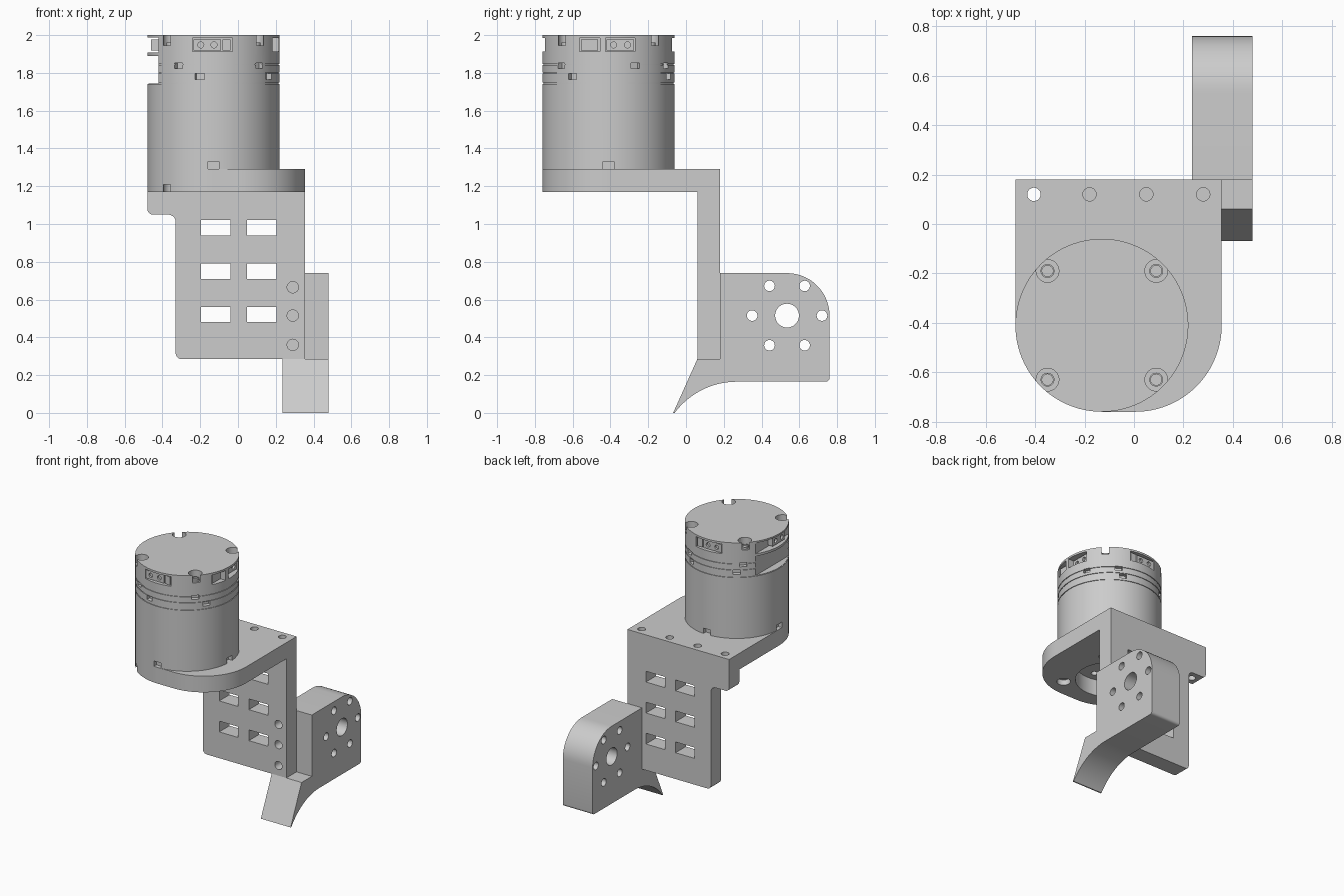
import bpy, bmesh
from math import sin, cos, pi, tan, radians, atan2
from mathutils import Vector

cube = bpy.data.objects.get("Cube")
if cube:
    bpy.data.objects.remove(cube)

grey = bpy.data.materials.new("plain_grey")
grey.use_nodes = True
COLOR = (0.604, 0.604, 0.604, 1)
grey.diffuse_color = COLOR
grey.node_tree.nodes["Principled BSDF"].inputs["Base Color"].default_value = COLOR

CX, CY, R = -0.13, -0.41, 0.35      # motor axis and radius


def make(name, bm):
    bmesh.ops.recalc_face_normals(bm, faces=bm.faces)
    mesh = bpy.data.meshes.new(name)
    bm.to_mesh(mesh)
    bm.free()
    mesh.materials.append(grey)
    ob = bpy.data.objects.new(name, mesh)
    bpy.context.collection.objects.link(ob)
    return ob


def prism(name, pts, axis, lo, hi):
    """Extrude a 2D outline along an axis."""
    place = {"x": lambda u, v, w: (w, u, v),
             "y": lambda u, v, w: (u, w, v),
             "z": lambda u, v, w: (u, v, w)}[axis]
    bm = bmesh.new()
    a = [bm.verts.new(place(u, v, lo)) for u, v in pts]
    b = [bm.verts.new(place(u, v, hi)) for u, v in pts]
    bm.faces.new(a)
    bm.faces.new(b)
    n = len(pts)
    for i in range(n):
        j = (i + 1) % n
        bm.faces.new((a[i], a[j], b[j], b[i]))
    return make(name, bm)


def circle(u, v, r, n=32):
    return [(u + r * cos(2 * pi * i / n), v + r * sin(2 * pi * i / n)) for i in range(n)]


def rect(u0, u1, v0, v1):
    return [(u0, v0), (u1, v0), (u1, v1), (u0, v1)]


def rounded(corners):
    """Outline from (u, v, radius) corners, each one filleted."""
    out = []
    for i, (u, v, r) in enumerate(corners):
        p = Vector((u, v))
        if not r:
            out.append((u, v))
            continue
        d0 = (Vector(corners[i - 1][:2]) - p).normalized()
        d1 = (Vector(corners[(i + 1) % len(corners)][:2]) - p).normalized()
        half = d0.angle(d1) / 2
        centre = p + (d0 + d1).normalized() * (r / sin(half))
        start = p + d0 * (r / tan(half)) - centre
        end = p + d1 * (r / tan(half)) - centre
        a0 = atan2(start.y, start.x)
        sweep = (atan2(end.y, end.x) - a0 + pi) % (2 * pi) - pi
        steps = max(5, int(r * 70))
        for k in range(steps + 1):
            a = a0 + sweep * k / steps
            out.append((centre.x + r * cos(a), centre.y + r * sin(a)))
    return out


def combine(ob, other, operation="DIFFERENCE"):
    mod = ob.modifiers.new("join", "BOOLEAN")
    mod.operation = operation
    mod.solver = "EXACT"
    mod.object = other
    bpy.context.view_layer.objects.active = ob
    bpy.ops.object.modifier_apply(modifier=mod.name)
    bpy.data.objects.remove(other)


def cut(ob, pts, axis, lo, hi):
    combine(ob, prism("cutter", pts, axis, lo, hi))


def polar_rect(angle, r0, r1, width):
    """Rectangle on the motor's rim, facing outward."""
    a = radians(angle)
    return [(CX + r * cos(a) - t * sin(a), CY + r * sin(a) + t * cos(a))
            for r, t in rect(r0, r1, -width / 2, width / 2)]


# Angled mount: top plate joined to upright plate with a side ear
mount = prism("mounting_plate", rounded([
    (-0.48, 0.18, 0), (-0.48, -0.76, R), (0.355, -0.76, R), (0.355, 0.18, 0)]), "z", 1.17, 1.29)
upright = prism("upright", rounded([
    (-0.48, 1.17, 0), (-0.48, 1.05, 0.03), (-0.33, 1.05, 0.04), (-0.33, 0.285, 0.03),
    (0.355, 0.285, 0), (0.355, 1.17, 0)]), "y", 0.06, 0.18)
combine(mount, upright, "UNION")

# Windows and screw holes in the upright
for z in (0.52, 0.75, 0.98):
    for x in (-0.118, 0.125):
        cut(mount, rect(x - 0.078, x + 0.078, z - 0.04, z + 0.04), "y", 0, 0.25)
for z in (0.36, 0.515, 0.665):
    cut(mount, circle(0.29, z, 0.03), "y", 0, 0.25)

# Rear row of holes, motor opening and counterbored screw holes in the top plate
for x, bottom in ((-0.405, 1.0), (-0.18, 1.08), (0.05, 1.08), (0.28, 1.08)):
    cut(mount, circle(x, 0.12, 0.027), "z", bottom, 1.35)
cut(mount, circle(CX, CY, 0.23, 64), "z", 1.1, 1.35)
corners = [(CX + sx * 0.22, CY + sy * 0.22) for sx in (-1, 1) for sy in (-1, 1)]
for x, y in corners:
    cut(mount, circle(x, y, 0.027), "z", 1.1, 1.35)
    cut(mount, circle(x, y, 0.046), "z", 1.1, 1.21)

# Side bracket with curved spur
bracket = prism("side_bracket", rounded([
    (-0.068, 0, 0), (-0.06, 0, 0), (0.066, 0.165, 0.41), (0.76, 0.165, 0.02),
    (0.76, 0.74, 0.225), (0.18, 0.74, 0), (0.18, 0.285, 0), (0.06, 0.285, 0)]),
    "x", 0.235, 0.48)
cut(bracket, circle(0.535, 0.515, 0.063, 48), "x", 0.1, 0.6)
for dy, dz in ((-0.185, 0), (0.185, 0), (-0.093, 0.157), (0.093, 0.157),
               (-0.093, -0.157), (0.093, -0.157)):
    cut(bracket, circle(0.535 + dy, 0.515 + dz, 0.028), "x", 0.1, 0.6)

# Motor body turned from a profile with thin grooves
profile = [(0, 1.29), (R, 1.29)]
for z in (1.745, 1.8, 1.845):
    profile += [(R, z - 0.003), (R - 0.005, z - 0.003), (R - 0.005, z + 0.003), (R, z + 0.003)]
profile += [(R, 2.0), (0, 2.0)]
bm = bmesh.new()
verts = [bm.verts.new((CX + r, CY, z)) for r, z in profile]
edges = [bm.edges.new(pair) for pair in zip(verts, verts[1:])]
bmesh.ops.spin(bm, geom=verts + edges, cent=(CX, CY, 0), axis=(0, 0, 1),
               angle=2 * pi, steps=96, use_duplicate=False)
bmesh.ops.remove_doubles(bm, verts=bm.verts, dist=0.0005)
motor = make("motor", bm)

# Screw pockets on the lid, with a screw in each
parts = [mount, bracket, motor]
for x, y in corners:
    cut(motor, circle(x, y, 0.046), "z", 1.945, 2.05)
    screw = prism("lid_screw", circle(x, y, 0.028), "z", 1.94, 1.96)
    cut(screw, circle(x, y, 0.022), "z", 1.95, 1.98)
    parts.append(screw)

# Holes in the motor's mounting face
cut(motor, circle(CX, CY, 0.05), "z", 1.2, 1.32)
for k in range(4):
    a = k * pi / 2
    cut(motor, circle(CX + 0.16 * cos(a), CY + 0.16 * sin(a), 0.022), "z", 1.2, 1.33)

# Rim slots
for angle in (0, 90, 180, 270):
    cut(motor, polar_rect(angle, R - 0.03, 0.4, 0.06), "z", 1.25, 1.33)
for angle in (-122, -46, 24, 60, 132):
    cut(motor, polar_rect(angle, R - 0.03, 0.4, 0.05), "z", 1.822, 1.852)
for angle in (-102, -33, 65, 125):
    cut(motor, polar_rect(angle, R - 0.03, 0.4, 0.05), "z", 1.765, 1.797)

# Flat cutaway on one side, split by a thin shelf
cut(motor, rect(-0.6, -0.42, -0.7, -0.1), "z", 1.745, 1.89)
cut(motor, rect(-0.6, -0.42, -0.7, -0.1), "z", 1.908, 1.988)

# Connector windows
cut(motor, rect(-0.24, -0.03, 1.913, 1.985), "y", -0.9, -0.69)
cut(motor, rect(-0.24, -0.03, 1.913, 1.985), "y", -0.13, 0.05)
for y0, y1 in ((-0.565, -0.455), (-0.425, -0.27)):
    cut(motor, rect(y0, y1, 1.913, 1.985), "x", 0.15, 0.4)


def connector(axis, u0, u1, lo, hi, pins):
    """Socket block with round pin holes on both ends."""
    ob = prism("connector", rect(u0, u1, 1.918, 1.978), axis, lo, hi)
    for u in pins:
        for w in (lo, hi):
            cut(ob, circle(u, 1.948, 0.016, 16), axis, w - 0.015, w + 0.015)
    parts.append(ob)


for lo, hi in ((-0.742, -0.68), (-0.14, -0.078)):
    connector("y", -0.235, -0.09, lo, hi, (-0.197, -0.127))
    connector("y", -0.082, -0.04, lo, hi, ())
connector("x", -0.42, -0.275, 0.14, 0.18, (-0.383, -0.31))
connector("x", -0.555, -0.465, 0.14, 0.18, ())
connector("x", -0.5, -0.36, -0.46, -0.41, (-0.465, -0.395))

# Smooth round walls, keep edges sharp
bpy.ops.object.select_all(action="DESELECT")
for ob in parts:
    ob.select_set(True)
bpy.context.view_layer.objects.active = motor
bpy.ops.object.shade_smooth_by_angle(angle=radians(30))
